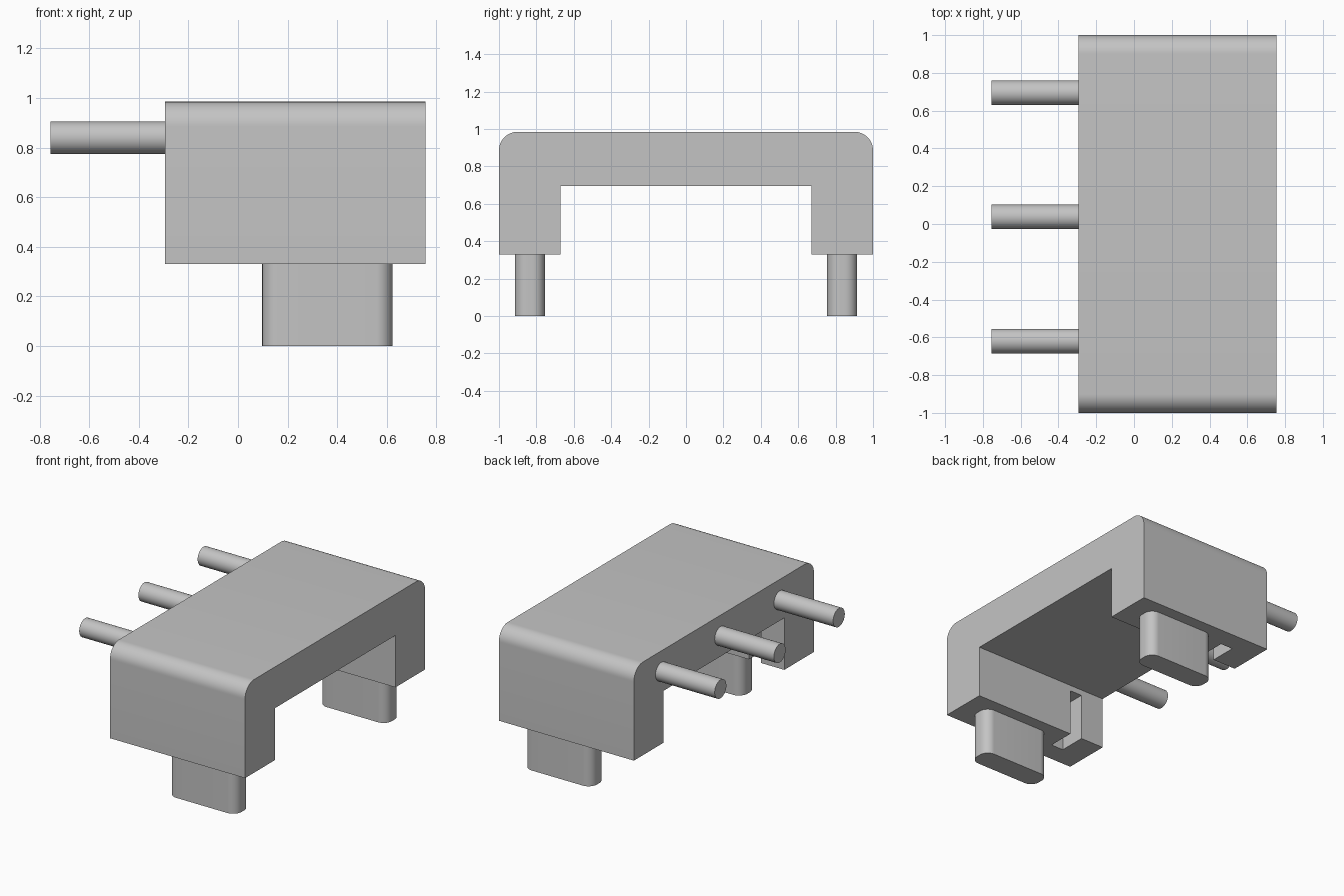
import bpy, bmesh, math
from mathutils import Matrix, Vector

old = bpy.data.objects.get("Cube")
if old:
    bpy.data.objects.remove(old, do_unlink=True)

# One plain grey for everything
grey = bpy.data.materials.new("plain_grey")
grey.use_nodes = True
color = (0.55, 0.55, 0.55, 1)
grey.diffuse_color = color
grey.node_tree.nodes["Principled BSDF"].inputs["Base Color"].default_value = color


def add_object(name, bm):
    bmesh.ops.recalc_face_normals(bm, faces=bm.faces)
    mesh = bpy.data.meshes.new(name)
    bm.to_mesh(mesh)
    bm.free()
    mesh.materials.append(grey)
    obj = bpy.data.objects.new(name, mesh)
    bpy.context.collection.objects.link(obj)
    return obj


def activate(obj):
    bpy.ops.object.select_all(action='DESELECT')
    obj.select_set(True)
    bpy.context.view_layer.objects.active = obj


def smooth(obj):
    activate(obj)
    bpy.ops.object.shade_smooth_by_angle(angle=math.radians(30))


def box(name, low, high):
    low, high = Vector(low), Vector(high)
    bm = bmesh.new()
    bmesh.ops.create_cube(bm, size=1, matrix=Matrix.Translation((low + high) / 2)
                          @ Matrix.Diagonal((*(high - low), 1)))
    return add_object(name, bm)


def extrude(name, points, offset):
    bm = bmesh.new()
    face = bm.faces.new([bm.verts.new(p) for p in points])
    result = bmesh.ops.extrude_face_region(bm, geom=[face], use_keep_orig=True)
    verts = [v for v in result["geom"] if isinstance(v, bmesh.types.BMVert)]
    bmesh.ops.translate(bm, verts=verts, vec=offset)
    return add_object(name, bm)


def arc(cx, cy, radius, start, steps=12):
    angles = [start + math.pi / 2 * i / steps for i in range(steps + 1)]
    return [(cx + radius * math.cos(a), cy + radius * math.sin(a)) for a in angles]


# Bridge-shaped body with rounded upper edges
LEFT, RIGHT, BASE, TOP, ROUND = -0.295, 0.755, 0.33, 0.985, 0.1
profile = [(0.67, BASE), (1, BASE)]
profile += arc(1 - ROUND, TOP - ROUND, ROUND, 0)
profile += arc(ROUND - 1, TOP - ROUND, ROUND, math.pi / 2)
profile += [(-1, BASE), (-0.67, BASE), (-0.67, 0.695), (0.67, 0.695)]
body = extrude("body", [(LEFT, y, z) for y, z in profile], (RIGHT - LEFT, 0, 0))

# Pockets in the inner sides of the legs, open at the bottom
for side in (-1, 1):
    y0, y1 = sorted((side * 0.6, side * 0.86))
    cutter = box("pocket_cutter", (-0.115, y0, 0.2), (-0.02, y1, 0.655))
    cutter.hide_render = True
    cut = body.modifiers.new("pocket", 'BOOLEAN')
    cut.operation = 'DIFFERENCE'
    cut.solver = 'EXACT'
    cut.object = cutter
    activate(body)
    bpy.ops.object.modifier_apply(modifier=cut.name)
    bpy.data.objects.remove(cutter, do_unlink=True)
smooth(body)

# Rounded feet under the legs
for side, label in ((-1, "front_foot"), (1, "back_foot")):
    r, hx, hy = 0.065, 0.2625, 0.08
    outline = []
    for i, (sx, sy) in enumerate(((1, 1), (-1, 1), (-1, -1), (1, -1))):
        outline += arc(0.36 + sx * (hx - r), side * 0.835 + sy * (hy - r), r, i * math.pi / 2)
    smooth(extrude(label, [(x, y, 0) for x, y in outline], (0, 0, BASE)))

# Three round pins on the side
for y, label in ((-0.62, "front_pin"), (0.0375, "middle_pin"), (0.695, "back_pin")):
    circle = [p for i in range(4) for p in arc(y, 0.84, 0.065, i * math.pi / 2)[:-1]]
    smooth(extrude(label, [(-0.755, a, b) for a, b in circle], (0.46, 0, 0)))
